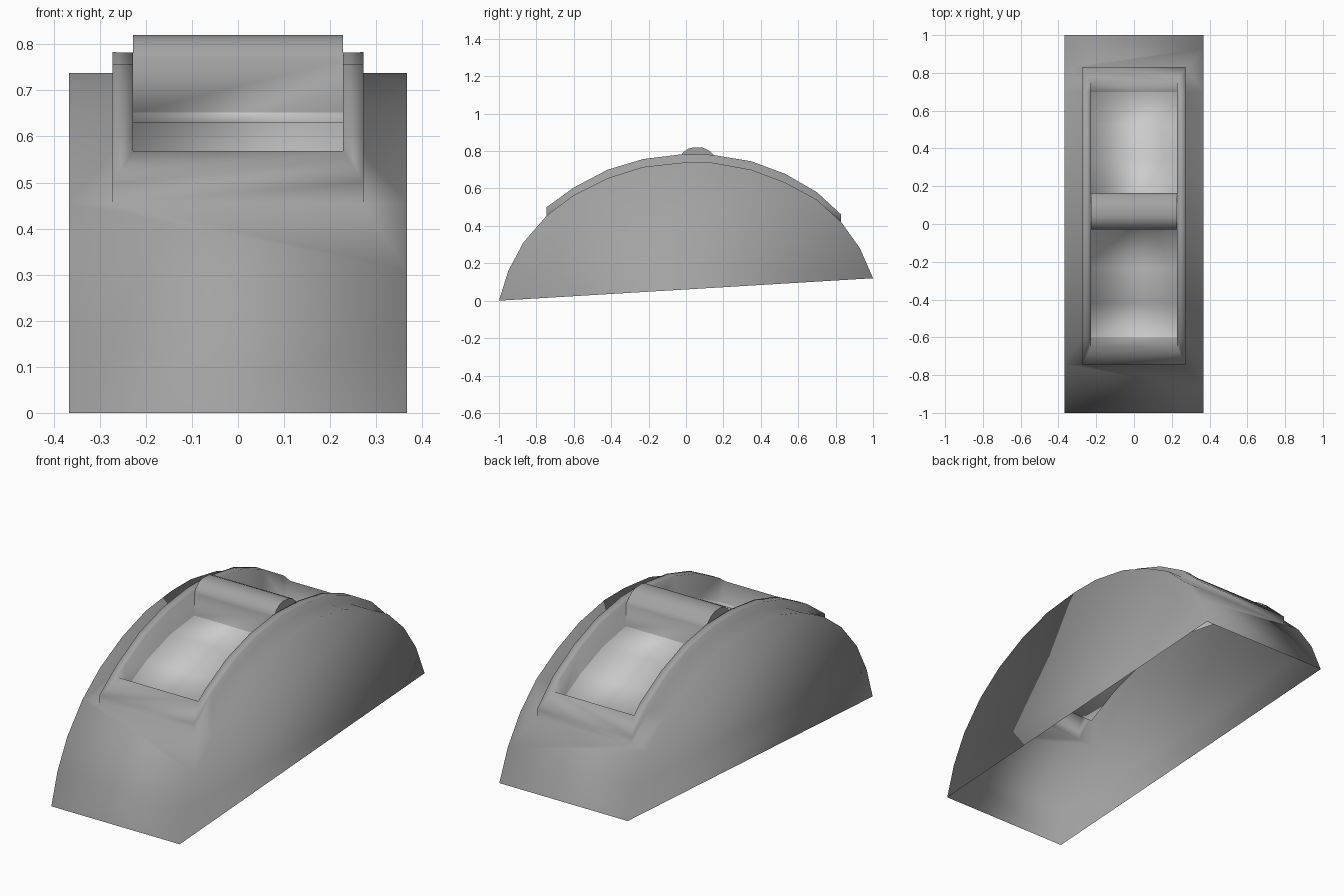
import bpy, bmesh

if "Cube" in bpy.data.objects:
    bpy.data.objects.remove(bpy.data.objects["Cube"])

# Side profiles (y, z); RIM stations line up with BODY[3:13]
BODY = [(-1, 0), (-.95, .16), (-.87, .31), (-.745, .455), (-.6, .565), (-.42, .655),
        (-.23, .715), (-.02, .738), (.14, .738), (.35, .70), (.53, .632), (.7, .54),
        (.83, .42), (.93, .28), (1, .12)]
RIM = [(-.745, .5), (-.6, .605), (-.42, .7), (-.23, .757), (-.02, .783), (.14, .78),
       (.35, .745), (.53, .678), (.7, .58), (.83, .46)]
BAR = [(-.03, .765), (-.018, .79), (.01, .812), (.04, .82), (.09, .818),
       (.12, .805), (.15, .778), (.165, .76)]
HALF, OUT, INN = .367, .272, .228


def z_at(profile, y):
    for (y0, z0), (y1, z1) in zip(profile, profile[1:]):
        if y0 <= y <= y1:
            return z0 + (z1 - z0) * (y - y0) / (y1 - y0)


def at_x(x, pts):
    return [(x, y, z) for y, z in pts]


def strip(bm, a, b, mat=0):
    va = [bm.verts.new(p) for p in a]
    vb = [bm.verts.new(p) for p in b]
    for i in range(len(a) - 1):
        f = bm.faces.new((va[i], va[i + 1], vb[i + 1], vb[i]))
        f.material_index = mat


def material(name, v):
    m = bpy.data.materials.new(name)
    m.diffuse_color = (v, v, v, 1)
    m.use_nodes = True
    m.node_tree.nodes["Principled BSDF"].inputs["Base Color"].default_value = m.diffuse_color
    return m


def finish(bm, name, mats):
    bmesh.ops.remove_doubles(bm, verts=bm.verts, dist=1e-4)
    bmesh.ops.recalc_face_normals(bm, faces=bm.faces)
    me = bpy.data.meshes.new(name)
    bm.to_mesh(me)
    bm.free()
    for m in mats:
        me.materials.append(m)
    ob = bpy.data.objects.new(name, me)
    bpy.context.collection.objects.link(ob)
    bpy.ops.object.select_all(action='DESELECT')
    ob.select_set(True)
    bpy.context.view_layer.objects.active = ob
    bpy.ops.object.shade_smooth()


dark = material("dark_grey", .365)
light = material("light_grey", .8)

# Window opening edge and the recessed floor below it
win, floor = [], []
for y, _ in RIM:
    y = {-.02: -.03, .14: .165}.get(y, min(max(y, -.65), .75))
    win.append((y, z_at(RIM, y)))
    fy = min(max(y, -.6), .70)
    floor.append((fy, z_at(BODY, fy) - .085))
base = BODY[3:13]
bar = [floor[4]] + BAR + [floor[5]]

bm = bmesh.new()
for s in (-1, 1):
    # Hollow body: side wall and shoulder beside the window
    bm.faces.new([bm.verts.new(p) for p in at_x(s * HALF, BODY)])
    strip(bm, at_x(s * HALF, BODY[3:13]), at_x(s * OUT, base))
    # Raised rim: outer step, top band, inner wall
    strip(bm, at_x(s * OUT, base), at_x(s * OUT, RIM))
    strip(bm, at_x(s * OUT, RIM), at_x(s * INN, win))
    strip(bm, at_x(s * INN, win), at_x(s * INN, floor))
# Body ends
for part, i in ((BODY[:4], 3), (BODY[12:][::-1], 2)):
    strip(bm, at_x(-HALF, part[:-1]), at_x(HALF, part[:-1]))
    (y0, z0), (y1, z1) = part[-2:]
    f = [(-HALF, y0, z0), (HALF, y0, z0), (HALF, y1, z1),
         (OUT, y1, z1), (-OUT, y1, z1), (-HALF, y1, z1)]
    bm.faces.new([bm.verts.new(p) for p in f])
# Rim ends
for i in (0, -1):
    strip(bm, at_x(-OUT, [base[i], RIM[i]]), at_x(OUT, [base[i], RIM[i]]))
    strip(bm, [(-OUT, *RIM[i]), (-INN, *win[i])], [(OUT, *RIM[i]), (INN, *win[i])])
    strip(bm, at_x(-INN, [win[i], floor[i]]), at_x(INN, [win[i], floor[i]]))
# Floors and the rounded cross bar between them
for part in (floor[1:5], floor[5:9]):
    strip(bm, at_x(-INN, part), at_x(INN, part), 1)
strip(bm, at_x(-INN, bar), at_x(INN, bar))
finish(bm, "body_shell", [dark, light])

# Closed ends of the bar
bm = bmesh.new()
for s in (-1, 1):
    bm.faces.new([bm.verts.new(p) for p in at_x(s * INN, bar)])
finish(bm, "bar_ends", [dark])
